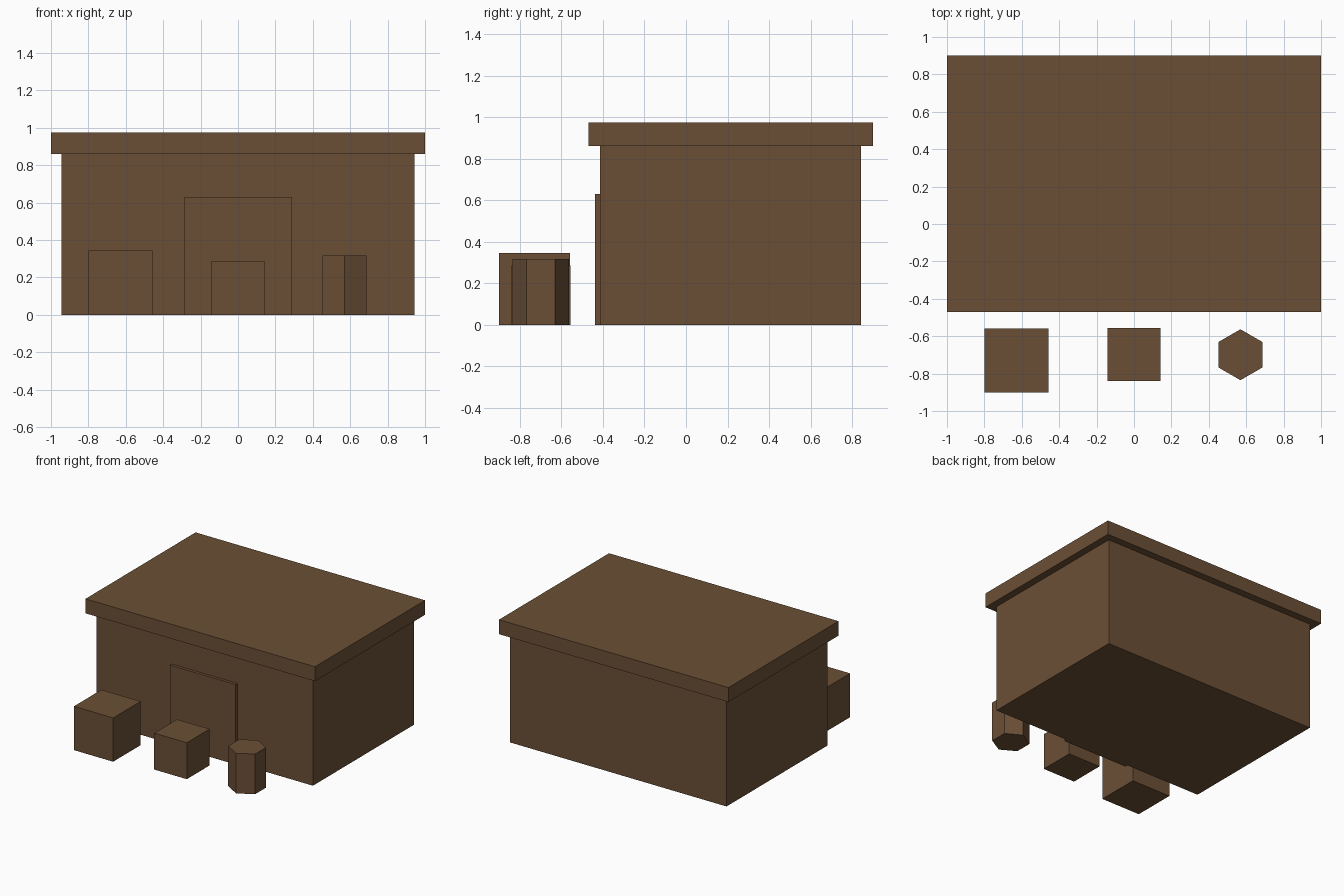
import bpy
import math

if "Cube" in bpy.data.objects:
    bpy.data.objects.remove(bpy.data.objects["Cube"])

wood = bpy.data.materials.new("brown wood")
wood.diffuse_color = (0.147, 0.078, 0.036, 1)
wood.use_nodes = True
wood.node_tree.nodes["Principled BSDF"].inputs["Base Color"].default_value = wood.diffuse_color


def finish(name):
    obj = bpy.context.object
    obj.name = name
    obj.data.name = name
    obj.data.materials.append(wood)
    bpy.ops.object.transform_apply(location=False, rotation=True, scale=True)
    return obj


def box(name, x, y, z):
    """Box spanning the given (low, high) ranges."""
    spans = (x, y, z)
    bpy.ops.mesh.primitive_cube_add(size=1, location=[(a + b) / 2 for a, b in spans])
    bpy.context.object.scale = [b - a for a, b in spans]
    return finish(name)


# Building
box("walls", (-0.943, 0.943), (-0.414, 0.842), (0, 0.86))
box("flat_roof", (-1, 1), (-0.47, 0.90), (0.86, 0.974))
box("door", (-0.286, 0.286), (-0.437, -0.40), (0, 0.63))

# Crates standing in front
box("large_crate", (-0.80, -0.458), (-0.90, -0.558), (0, 0.345))
box("small_crate", (-0.142, 0.142), (-0.84, -0.556), (0, 0.287))

# Six-sided barrel with corners pointing front and back
bpy.ops.mesh.primitive_cylinder_add(vertices=6, radius=0.136, depth=0.316,
                                    location=(0.569, -0.699, 0.158))
finish("barrel")
